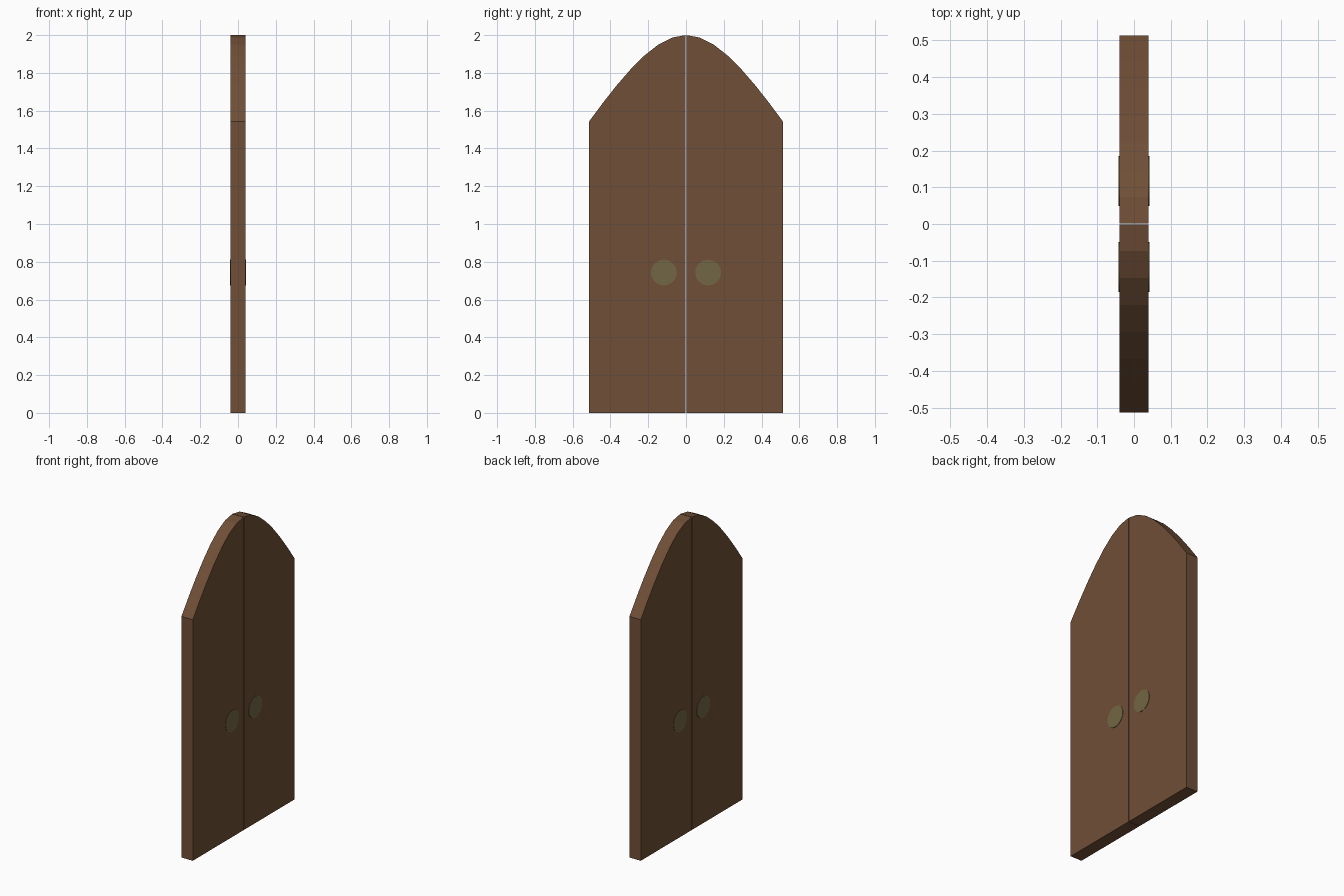
import bpy, bmesh, math
from mathutils import Matrix

if "Cube" in bpy.data.objects:
    bpy.data.objects.remove(bpy.data.objects["Cube"])

HALF_W, HALF_T, GAP, STEPS = 0.514, 0.04, 0.0015, 7


def material(name, col):
    m = bpy.data.materials.new(name)
    m.diffuse_color = (*col, 1)
    m.use_nodes = True
    m.node_tree.nodes["Principled BSDF"].inputs["Base Color"].default_value = m.diffuse_color
    return m


wood = material("brown wood", (0.162, 0.078, 0.038))
brass = material("dull brass", (0.170, 0.134, 0.058))


def finish(name, bm, mat):
    bmesh.ops.recalc_face_normals(bm, faces=bm.faces)
    me = bpy.data.meshes.new(name)
    bm.to_mesh(me)
    bm.free()
    me.materials.append(mat)
    ob = bpy.data.objects.new(name, me)
    bpy.context.collection.objects.link(ob)
    return ob


def arch(y):
    # rounded crown that straightens towards the edges
    a, k2 = 0.56, 2.74
    return 2.0 + a - math.sqrt(a * a + k2 * y * y)


for side, label in ((-1, "left"), (1, "right")):
    # door leaf: half arch outline extruded through the thickness
    bm = bmesh.new()
    outline = [(GAP, 0), (HALF_W, 0)]
    for i in range(STEPS, -1, -1):
        y = max(GAP, HALF_W * i / STEPS)
        outline.append((y, arch(y)))
    face = bm.faces.new([bm.verts.new((-HALF_T, side * y, z)) for y, z in outline])
    ext = bmesh.ops.extrude_face_region(bm, geom=[face])
    moved = [g for g in ext["geom"] if isinstance(g, bmesh.types.BMVert)]
    bmesh.ops.translate(bm, verts=moved, vec=(2 * HALF_T, 0, 0))
    finish(label + "_door_leaf", bm, wood)

    # thin round handle plate on each face of the leaf
    for sx, where in ((-1, "back"), (1, "front")):
        bm = bmesh.new()
        mat = Matrix.Translation((sx * (HALF_T + 0.0005), side * 0.117, 0.743)) \
            @ Matrix.Rotation(math.pi / 2, 4, 'Y')
        bmesh.ops.create_cone(bm, cap_ends=True, segments=32, radius1=0.068,
                              radius2=0.068, depth=0.004, matrix=mat)
        finish(f"{label}_{where}_handle_plate", bm, brass)
